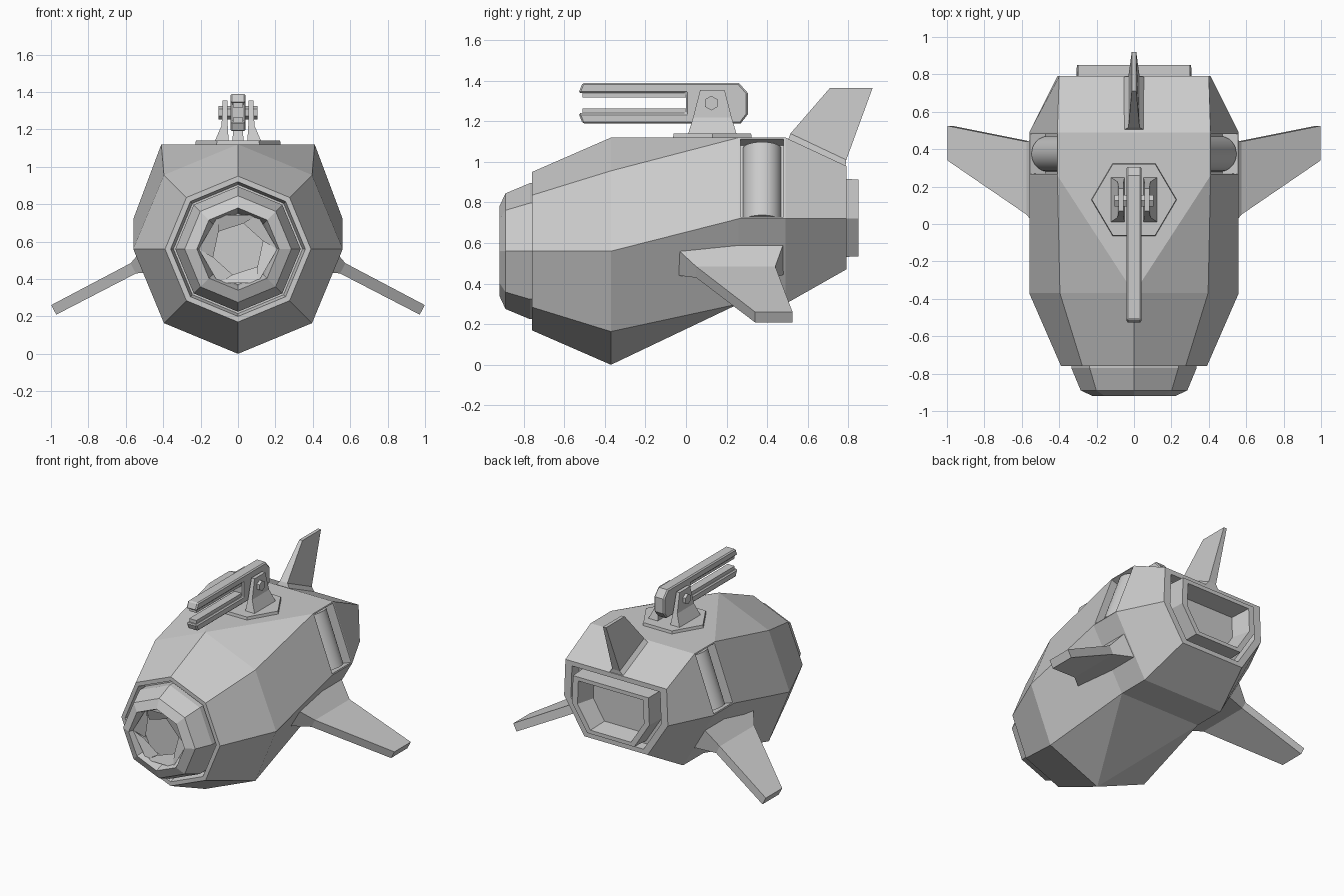
import bpy, bmesh, math
from mathutils import Vector, Matrix

if "Cube" in bpy.data.objects:
    bpy.data.objects.remove(bpy.data.objects["Cube"])

def finish(name, bm):
    bmesh.ops.recalc_face_normals(bm, faces=bm.faces[:])
    me = bpy.data.meshes.new(name)
    bm.to_mesh(me)
    bm.free()
    ob = bpy.data.objects.new(name, me)
    bpy.context.collection.objects.link(ob)
    return ob

def loft(rings, caps=True):
    """Join matching rings of points into a skin; returns bmesh and ring verts."""
    bm = bmesh.new()
    rv = [[bm.verts.new(p) for p in r] for r in rings]
    n = len(rv[0])
    for a, b in zip(rv, rv[1:]):
        for i in range(n):
            bm.faces.new((a[i], a[(i + 1) % n], b[(i + 1) % n], b[i]))
    if caps:
        bm.faces.new(rv[0])
        bm.faces.new(rv[-1])
    return bm, rv

def octagon(r, y):
    return [(r * math.sin(i * math.pi / 4), y, 0.56 + r * math.cos(i * math.pi / 4)) for i in range(8)]

def section(y, top, low, side_x, z=0.72):
    """Flat-topped section: top and low are (half width, height)."""
    half = [(top[0], top[1]), (side_x, z), (low[0], low[1])]
    pts = [(0, top[1])] + half + [(0, low[1])] + [(-x, h) for x, h in reversed(half)]
    return [(x, y, h) for x, h in pts]

def rear(s, y):
    return [(x * s, y, 0.72 + (z - 0.72) * s) for x, _, z in
            section(0, (0.40, 0.98), (0.25, 0.47), 0.41)]

def extrude_x(name, profile, x0, x1):
    """Prism from a (y, z) side profile."""
    bm, _ = loft([[(x, y, z) for y, z in profile] for x in (x0, x1)])
    return finish(name, bm)

# Hull with recessed front and rear rims
rings = [octagon(0.345, -0.70), octagon(0.36, -0.76), octagon(0.39, -0.76), octagon(0.56, -0.37),
         section(0.26, (0.41, 1.12), (0.32, 0.30), 0.56),
         section(0.49, (0.41, 1.12), (0.32, 0.30), 0.56),
         rear(1, 0.79), rear(0.87, 0.79), rear(0.85, 0.72)]
bm, rv = loft(rings)
for c in (0, 4):
    for s in (1, -1):
        bmesh.ops.connect_verts(bm, verts=[rv[3][c], rv[4][(c + s) % 8]])
# Slots in the upper side faces
bm.normal_update()
slots = []
for i, j in ((1, 2), (6, 7)):
    want = {rv[4][i], rv[4][j], rv[5][i], rv[5][j]}
    slots += [f for f in bm.faces if set(f.verts) == want]
bmesh.ops.recalc_face_normals(bm, faces=bm.faces[:])
bmesh.ops.inset_individual(bm, faces=slots, thickness=0.012)
bmesh.ops.inset_individual(bm, faces=slots, thickness=0.001, depth=-0.09)
finish("hull", bm)

# Rounded rollers in the slots
for s, side in ((1, "right"), (-1, "left")):
    bm = bmesh.new()
    bmesh.ops.create_cone(bm, cap_ends=True, segments=32, radius1=0.095, radius2=0.095, depth=0.385)
    d = Vector((-0.351 * s, 0, 0.936))
    pos = Vector((s * (0.485 - 0.1 * 0.936), 0.375, 0.92 - 0.1 * 0.351))
    m = Matrix.Translation(pos) @ d.to_track_quat('Z', 'Y').to_matrix().to_4x4()
    bmesh.ops.transform(bm, matrix=m, verts=bm.verts)
    for f in bm.faces:
        f.smooth = len(f.verts) == 4
    finish(side + "_roller", bm)

# Nose collar with a hollow front
bm, _ = loft([octagon(0.335, -0.70), octagon(0.335, -0.77), octagon(0.285, -0.89), octagon(0.22, -0.92),
              octagon(0.20, -0.86), octagon(0.19, -0.80)])
finish("nose_collar", bm)

# Iris blades spiralling around the opening
bm = bmesh.new()
for k in range(6):
    def pt(r, a, y):
        t = math.radians(a + 60 * k)
        return bm.verts.new((r * math.cos(t), y, 0.56 + r * math.sin(t)))
    bm.faces.new((pt(0.21, 0, -0.885), pt(0.21, 60, -0.885), pt(0.14, 78, -0.855), pt(0.14, 18, -0.87)))
finish("iris_blades", bm)

# Rear exhaust
bm, _ = loft([rear(0.76, 0.71), rear(0.745, 0.85), rear(0.64, 0.85), rear(0.48, 0.60)])
finish("exhaust", bm)

# Wings: flared root, then a tapered blade
def wing_section(x, z, y0, y1, h):
    vx, vz = 0.455 * h, 0.89 * h
    return [(x + vx, y0, z + vz), (x + vx, y1, z + vz), (x - vx, y1, z - vz), (x - vx, y0, z - vz)]

for s, side in ((1, "right"), (-1, "left")):
    secs = [wing_section(0.44, 0.52, -0.07, 0.48, 0.085), wing_section(0.56, 0.457, 0.05, 0.44, 0.031),
            wing_section(0.985, 0.235, 0.34, 0.525, 0.029)]
    bm, _ = loft([[(s * x, y, z) for x, y, z in r] for r in secs])
    finish(side + "_wing", bm)

# Tail fin with flared foot
def fin_ring(w0, p0, w1, p1):
    return [(-w0, *p0), (w0, *p0), (w1, *p1), (-w1, *p1)]

bm, _ = loft([fin_ring(0.062, (0.50, 1.10), 0.062, (0.785, 0.97)),
              fin_ring(0.03, (0.515, 1.14), 0.03, (0.79, 1.01)),
              fin_ring(0.012, (0.71, 1.365), 0.012, (0.92, 1.365))])
finish("tail_fin", bm)

# Turret base plate
bm, _ = loft([[(r * math.cos(i * math.pi / 3), 0.13 + r * 0.98 * math.sin(i * math.pi / 3), z)
               for i in range(6)] for r, z in ((0.23, 1.11), (0.225, 1.14))])
finish("turret_plate", bm)

# Turret brackets and pivot bolts
for s, side in ((1, "right"), (-1, "left")):
    def br(x0, x1, y0, y1, z):
        return [(s * x0, y0, z), (s * x1, y0, z), (s * x1, y1, z), (s * x0, y1, z)]
    bm, _ = loft([br(0.05, 0.125, 0.01, 0.25, 1.135), br(0.055, 0.088, 0.035, 0.225, 1.22),
                  br(0.057, 0.082, 0.07, 0.19, 1.355)])
    finish(side + "_bracket", bm)
    bolt = [(0.125 + 0.036 * math.sin(i * math.pi / 3), 1.29 + 0.036 * math.cos(i * math.pi / 3)) for i in range(6)]
    extrude_x(side + "_pivot", bolt, s * 0.03, s * 0.105)

# Twin-rail gun
gun = [(-0.51, 1.39), (0.26, 1.39), (0.305, 1.34), (0.305, 1.235), (0.27, 1.19), (-0.51, 1.19),
       (-0.53, 1.24), (0.0, 1.24), (0.0, 1.34), (-0.53, 1.34)]
ob = extrude_x("gun_body", gun, -0.04, 0.04)
bev = ob.modifiers.new("edge", 'BEVEL')
bev.width, bev.segments, bev.limit_method, bev.angle_limit = 0.008, 1, 'ANGLE', math.radians(60)
for name, z0, z1 in (("upper_rail", 1.318, 1.345), ("lower_rail", 1.235, 1.264)):
    extrude_x(name, [(-0.51, z0), (0.01, z0), (0.01, z1), (-0.51, z1)], -0.028, 0.028)
